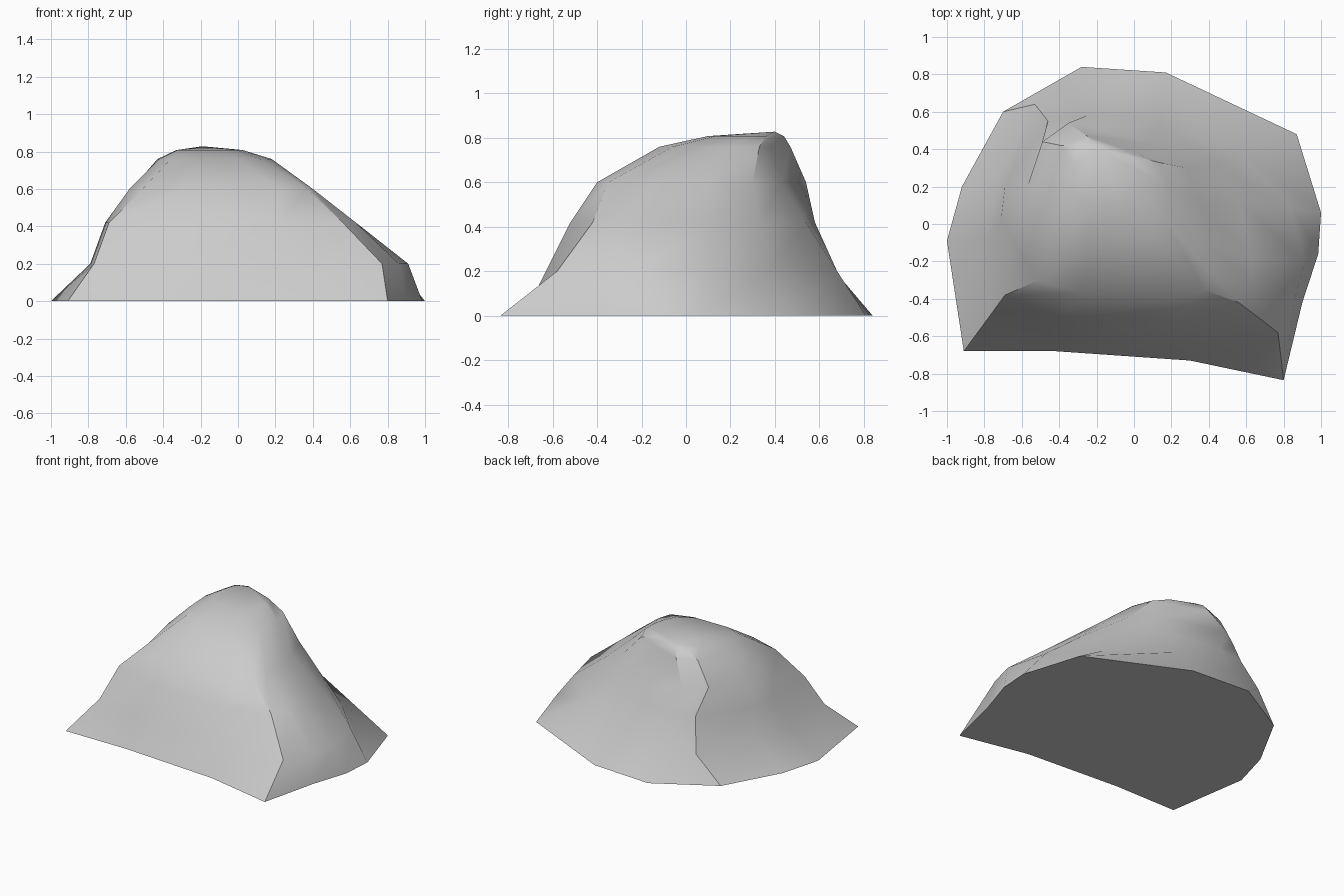
import bpy, bmesh, math
from mathutils import Vector

if "Cube" in bpy.data.objects:
    bpy.data.objects.remove(bpy.data.objects["Cube"])

# Horizontal contours of the boulder: height, then 13 outline points
# (front-left corner, counter-clockwise: front, right, back, left)
contours = [
    (0.0, [(-.91, -.68), (-.42, -.68), (.30, -.73), (.80, -.835), (.90, -.42), (.985, -.16), (1, .06),
           (.87, .48), (.17, .81), (-.28, .84), (-.70, .60), (-.92, .20), (-1, -.09)]),
    (0.2, [(-.77, -.49), (-.40, -.61), (.30, -.63), (.77, -.58), (.86, -.40), (.91, -.21), (.84, .09),
           (.57, .37), (.17, .68), (-.28, .67), (-.53, .64), (-.72, .24), (-.79, -.07)]),
    (0.42, [(-.69, -.38), (-.38, -.51), (.22, -.52), (.56, -.42), (.63, -.32), (.63, -.18), (.56, .12),
            (.41, .33), (.14, .54), (-.25, .58), (-.46, .55), (-.69, .20), (-.71, .03)]),
    (0.6, [(-.51, -.30), (-.28, -.37), (.22, -.40), (.37, -.35), (.40, -.25), (.40, -.10), (.36, .10),
           (.28, .30), (.10, .43), (-.35, .54), (-.49, .44), (-.57, .20), (-.58, .02)]),
    (0.76, [(-.36, -.08), (-.25, -.12), (0, -.12), (.12, -.06), (.16, .03), (.18, .11), (.18, .20),
            (.13, .33), (.0, .38), (-.25, .47), (-.39, .42), (-.43, .25), (-.42, .05)]),
]

# Loft the contours, round off the summit and close the flat underside
bm = bmesh.new()
rings = [[bm.verts.new((x, y, z)) for x, y in pts] for z, pts in contours]
peak = Vector((-.19, .40, .828))
crown = []
for v in rings[-1]:
    p = v.co.lerp(peak, .42)
    crown.append(bm.verts.new((p.x, p.y, .808)))
rings.append(crown)
n = len(crown)
for low, high in zip(rings, rings[1:]):
    for i in range(n):
        j = (i + 1) % n
        bm.faces.new((low[i], low[j], high[j], high[i]))
tip = bm.verts.new(peak)
for i in range(n):
    bm.faces.new((crown[i], crown[(i + 1) % n], tip))
bm.faces.new(rings[0][::-1])
bmesh.ops.recalc_face_normals(bm, faces=bm.faces)

mesh = bpy.data.meshes.new("boulder")
bm.to_mesh(mesh)
bm.free()
boulder = bpy.data.objects.new("boulder", mesh)
bpy.context.collection.objects.link(boulder)

# Smooth stone surface with sharp broken edges
bpy.context.view_layer.objects.active = boulder
boulder.select_set(True)
bpy.ops.object.shade_smooth_by_angle(angle=math.radians(35))
